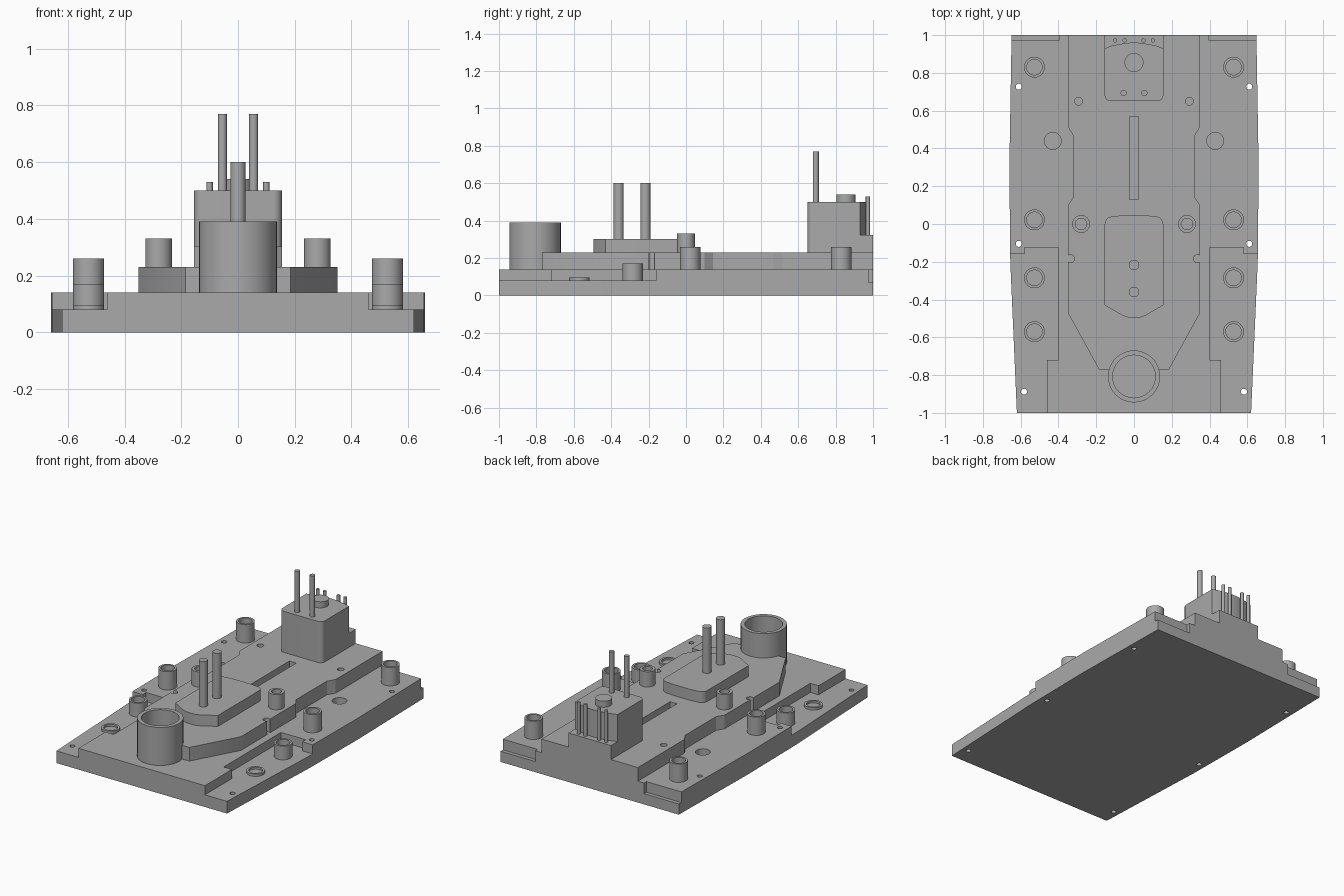
import bpy, bmesh, math

cube = bpy.data.objects.get("Cube")
if cube:
    bpy.data.objects.remove(cube, do_unlink=True)

# One grey plastic for the whole model
grey = bpy.data.materials.new("plain grey")
grey.use_nodes = True
GREY = (0.4, 0.4, 0.4, 1)
grey.diffuse_color = GREY
grey.node_tree.nodes["Principled BSDF"].inputs["Base Color"].default_value = GREY
parts = []


def add(name, bm):
    bmesh.ops.recalc_face_normals(bm, faces=bm.faces)
    mesh = bpy.data.meshes.new(name)
    bm.to_mesh(mesh)
    bm.free()
    mesh.materials.append(grey)
    ob = bpy.data.objects.new(name, mesh)
    bpy.context.collection.objects.link(ob)
    parts.append(ob)
    return ob


def prism(name, outline, z0, z1):
    """Extrude a flat outline upwards."""
    bm = bmesh.new()
    face = bm.faces.new([bm.verts.new((x, y, z0)) for x, y in outline])
    top = bmesh.ops.extrude_face_region(bm, geom=[face])["geom"]
    verts = [g for g in top if isinstance(g, bmesh.types.BMVert)]
    bmesh.ops.translate(bm, verts=verts, vec=(0, 0, z1 - z0))
    return add(name, bm)


def mirrored(half):
    """Complete a right-hand outline across x = 0."""
    return half + [(-x, y) for x, y in reversed(half) if x > 0]


def lathe(name, x, y, profile, sides=32):
    """Turn (radius, height) points around a vertical axis."""
    bm = bmesh.new()
    rings = []
    for r, z in profile:
        if r == 0:
            rings.append([bm.verts.new((x, y, z))] * sides)
        else:
            angles = [math.tau * i / sides for i in range(sides)]
            rings.append([bm.verts.new((x + r * math.cos(a), y + r * math.sin(a), z))
                          for a in angles])
    for low, high in zip(rings, rings[1:]):
        for i in range(sides):
            j = (i + 1) % sides
            loop = list(dict.fromkeys([low[i], low[j], high[j], high[i]]))
            bm.faces.new(loop)
    return add(name, bm)


def rod(name, x, y, r, z0, z1, sides=24):
    return lathe(name, x, y, [(0, z0), (r, z0), (r, z1), (0, z1)], sides)


def cup(name, x, y, r, bore, z0, z1):
    floor = z0 + 0.004
    return lathe(name, x, y, [(0, z0), (r, z0), (r, z1), (bore, z1),
                              (bore, floor), (0, floor)])


def cut(target, cutters):
    """Subtract the cutters from the target and discard them."""
    for c in cutters:
        c.hide_render = True
        mod = target.modifiers.new("cut", "BOOLEAN")
        mod.operation, mod.solver, mod.object = "DIFFERENCE", "EXACT", c
    deps = bpy.context.evaluated_depsgraph_get()
    mesh = bpy.data.meshes.new_from_object(target.evaluated_get(deps))
    target.modifiers.clear()
    target.data = mesh
    for c in cutters:
        parts.remove(c)
        bpy.data.objects.remove(c, do_unlink=True)


def arc(cx, cy, r, start, end, steps=6):
    return [(cx + r * math.cos(math.radians(start + (end - start) * i / steps)),
             cy + r * math.sin(math.radians(start + (end - start) * i / steps)))
            for i in range(steps + 1)]


# Base plate with front corner recesses, rear ledges and holes
base = prism("base_plate", mirrored([(0.62, -1), (0.655, -0.2), (0.66, 0.3), (0.648, 1)]), 0, 0.14)
recess = [(0.46, -1.1), (0.46, -0.72), (0.40, -0.72), (0.40, -0.125),
          (0.58, -0.125), (0.58, -0.16), (0.8, -0.16), (0.8, -1.1)]
ledge = [(0.395, 0.975), (0.8, 0.975), (0.8, 1.1), (0.395, 1.1)]
cutters = []
for s in (1, -1):
    cutters.append(prism("recess_cutter", [(s * x, y) for x, y in recess], 0.08, 0.3))
    cutters.append(prism("ledge_cutter", [(s * x, y) for x, y in ledge], 0.07, 0.3))
    for x, y in ((0.61, 0.727), (0.61, -0.105), (0.582, -0.888)):
        cutters.append(rod("screw_hole_cutter", s * x, y, 0.016, -0.1, 0.3))
    cutters.append(rod("socket_cutter", s * 0.43, 0.44, 0.045, 0.08, 0.3))
cut(base, cutters)

# Raised central deck with slot, small holes and edge notches
deck = prism("raised_deck", mirrored([(0.185, -0.77), (0.35, -0.47), (0.35, 0.10), (0.32, 0.145),
                                      (0.32, 0.465), (0.35, 0.515), (0.35, 1)]), 0.139, 0.23)
cutters = [prism("slot_cutter", mirrored([(0.025, 0.13), (0.025, 0.57)]), 0.15, 0.4)]
for s in (1, -1):
    cutters.append(rod("deck_hole_cutter", s * 0.293, 0.65, 0.021, 0.16, 0.4))
    cutters.append(rod("notch_cutter", s * 0.336, -0.183, 0.021, 0.14, 0.4))
cutters.append(rod("tube_cutter", 0, -0.807, 0.125, 0.1, 0.4, 48))
cut(deck, cutters)

# Large open tube at the front
cup("front_tube", 0, -0.807, 0.138, 0.113, 0.139, 0.39)

# Central pod with two posts
half_pod = ([(0.03, -0.495), (0.06, -0.485), (0.155, -0.43)]
            + arc(0.115, 0, 0.04, 0, 80) + [(0.06, 0.046)])
prism("central_pod", mirrored(half_pod), 0.229, 0.302)
for y in (-0.217, -0.36):
    rod("pod_post", 0, y, 0.027, 0.3, 0.6)

# Rear tower with rounded front corners and a bowed back
half_tower = (arc(0.125, 0.68, 0.03, -90, 0)
              + [(0.155, 0.93), (0.115, 0.945), (0.06, 0.955), (0.02, 0.96)])
prism("rear_tower", mirrored(half_tower), 0.229, 0.5)
prism("rear_shelf", mirrored([(0.155, 0.92), (0.155, 1)]), 0.229, 0.322)
rod("tower_button", 0, 0.855, 0.05, 0.499, 0.54, 32)

for s, side in ((1, "left"), (-1, "right")):
    # Tall rods and rear pins on the tower
    rod(side + "_tower_rod", s * 0.055, 0.694, 0.016, 0.499, 0.77)
    for x in (0.05, 0.10):
        rod(side + "_rear_pin", s * x, 0.972, 0.011, 0.32, 0.53, 16)
    # Hollow bosses on deck and base
    cup(side + "_deck_boss", s * 0.28, 0, 0.047, 0.03, 0.229, 0.33)
    for y, z0, z1 in ((0.83, 0.139, 0.26), (0.022, 0.139, 0.26),
                      (-0.285, 0.079, 0.17), (-0.57, 0.079, 0.096)):
        cup(side + "_boss", s * 0.527, y, 0.055, 0.041, z0, z1)

# Smooth the round walls, keep the hard edges
for ob in bpy.context.selected_objects:
    ob.select_set(False)
for ob in parts:
    ob.select_set(True)
bpy.context.view_layer.objects.active = base
bpy.ops.object.shade_smooth_by_angle(angle=math.radians(30))
